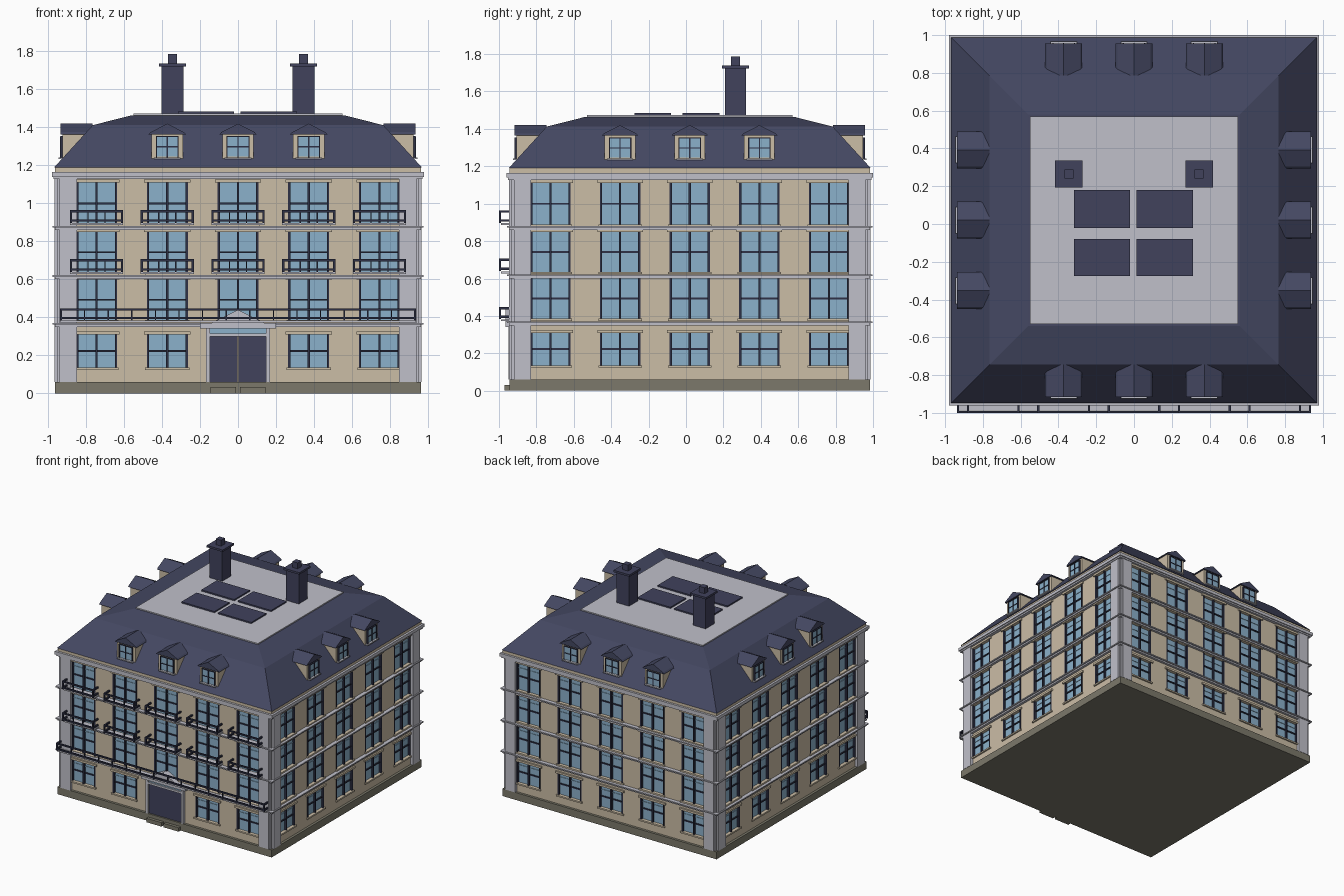
import bpy, bmesh, math
from mathutils import Matrix, Vector

if "Cube" in bpy.data.objects:
    bpy.data.objects.remove(bpy.data.objects["Cube"])

YC = 0.02  # centre of the square plan in y


def mat(name, rgb):
    m = bpy.data.materials.new(name)
    m.diffuse_color = (*rgb, 1)
    m.use_nodes = True
    m.node_tree.nodes["Principled BSDF"].inputs["Base Color"].default_value = m.diffuse_color
    return m


BEIGE = mat("beige wall", (0.60, 0.51, 0.38))
STONE = mat("pale grey stone", (0.53, 0.53, 0.59))
SLATE = mat("slate blue roof", (0.058, 0.064, 0.122))
DARK = mat("dark iron", (0.026, 0.029, 0.058))
GLASS = mat("blue glass", (0.26, 0.44, 0.60))
BASE = mat("olive plinth", (0.20, 0.19, 0.145))
NAVY = mat("navy paint", (0.052, 0.054, 0.108))

parts = {}


def part(name, material):
    if name not in parts:
        parts[name] = (bmesh.new(), material)
    return parts[name][0]


def place(k):
    """Local facade frame (u along, d outward, z up) for side k; 0 is the front."""
    return (Matrix.Translation((0, YC, 0)) @ Matrix.Rotation(k * math.pi / 2, 4, 'Z')
            @ Matrix.Scale(-1, 4, (0, 1, 0)))


def solid(bm, rings, M):
    """Join equal-length rings of points into a capped solid."""
    vs = [[bm.verts.new(M @ Vector(p)) for p in r] for r in rings]
    n = len(vs[0])
    bm.faces.new(vs[0])
    bm.faces.new(vs[-1])
    for a, b in zip(vs, vs[1:]):
        for i in range(n):
            bm.faces.new((a[i], a[(i + 1) % n], b[(i + 1) % n], b[i]))


def box(name, material, u0, u1, d0, d1, z0, z1, k=0):
    rings = [[(u0, d0, z), (u1, d0, z), (u1, d1, z), (u0, d1, z)] for z in (z0, z1)]
    solid(part(name, material), rings, place(k))


def block(name, material, h, z0, z1):
    box(name, material, -h, h, -h, h, z0, z1)


def prism(name, material, profile, d0, d1, k):
    rings = [[(u, d, z) for u, z in profile] for d in (d0, d1)]
    solid(part(name, material), rings, place(k))


# Main masses
block("plinth", BASE, 0.965, 0, 0.06)
block("wall_core", BEIGE, 0.925, 0.06, 1.14)
block("cornice_lower", STONE, 0.972, 1.128, 1.14)
block("cornice", STONE, 0.98, 1.14, 1.165)
block("parapet", BEIGE, 0.963, 1.165, 1.192)

# Mansard roof with flat top
profile = [(0.968, 1.19), (0.765, 1.412), (0.56, 1.464)]
solid(part("mansard_roof", SLATE),
      [[(h, h, z), (-h, h, z), (-h, -h, z), (h, -h, z)] for h, z in profile], place(0))
block("roof_terrace", STONE, 0.55, 1.46, 1.473)

FLOORS = [(0.135, 0.31), (0.385, 0.60), (0.635, 0.85), (0.89, 1.11)]
BAYS = [-0.745, -0.3725, 0, 0.3725, 0.745]
W = 0.108  # half window width


def window(u, z0, z1, k):
    box("window_glass", GLASS, u - W, u + W, 0.92, 0.93, z0, z1, k)
    t = 0.006
    for x in (-W + t, 0, W - t):
        box("window_frames", DARK, u + x - t, u + x + t, 0.925, 0.947, z0, z1, k)
    zm = z0 + (z1 - z0) * 0.5
    box("window_frames", DARK, u - W, u + W, 0.925, 0.938, zm - 0.005, zm + 0.005, k)
    zt = z0 + (z1 - z0) * 0.8
    box("window_bars", GLASS, u - W, u + W, 0.925, 0.934, zt - 0.003, zt + 0.003, k)
    # sill and lintel
    box("window_sills", BEIGE, u - W - 0.008, u + W + 0.008, 0.93, 0.957, z0 - 0.012, z0, k)
    box("window_lintels", BEIGE, u - W - 0.014, u + W + 0.014, 0.93, 0.957, z1, z1 + 0.016, k)


def dormer(u, k):
    w = 0.082
    # cheeks and front as a wedge that follows the roof slope
    rings = [[(u + s, 0.925, 1.235), (u + s, 0.925, 1.37), (u + s, 0.79, 1.37)] for s in (-w, w)]
    solid(part("dormer_walls", BEIGE), rings, place(k))
    prism("dormer_roofs", SLATE, [(u - 0.098, 1.364), (u + 0.098, 1.364), (u + 0.088, 1.375),
          (u, 1.42), (u - 0.088, 1.375)], 0.765, 0.936, k)
    box("dormer_glass", GLASS, u - 0.054, u + 0.054, 0.92, 0.932, 1.246, 1.35, k)
    for x in (-0.057, 0, 0.057):
        box("dormer_frames", DARK, u + x - 0.003, u + x + 0.003, 0.92, 0.937, 1.243, 1.352, k)
    for z in (1.298, 1.352):
        box("dormer_frames", DARK, u - 0.06, u + 0.06, 0.92, 0.936, z - 0.003, z + 0.003, k)
    box("dormer_sills", STONE, u - 0.07, u + 0.07, 0.92, 0.945, 1.234, 1.243, k)


for k in range(4):
    # wall strips between windows
    edges = [-0.94] + [e for b in BAYS for e in (b - W, b + W)] + [0.94]
    for a, b in zip(edges[::2], edges[1::2]):
        box("wall_piers", BEIGE, a, b, 0.92, 0.945, 0.06, 1.14, k)
    # walls above and below each window
    zs = [0.06] + [z for f in FLOORS for z in f] + [1.14]
    for u in BAYS:
        for a, b in zip(zs[::2], zs[1::2]):
            box("wall_spandrels", BEIGE, u - W, u + W, 0.92, 0.945, a, b, k)
        for i, (z0, z1) in enumerate(FLOORS):
            if not (k == 0 and i == 0 and u == 0):
                window(u, z0, z1, k)
    # corner pilasters, string courses
    for s in (-1, 1):
        a, b = sorted((s * 0.848, s * 0.94))
        box("corner_pilasters", STONE, a, b, 0.92, 0.967, 0.06, 1.135, k)
    a = 0.92
    box("corner_columns", STONE, a, 0.952, a, 0.952, 0.06, 1.135, k)
    for z in (0.362, 0.613, 0.872):
        box("string_courses", STONE, -0.965, 0.965, 0.92, 0.965, z - 0.012, z, k)
        box("string_courses", STONE, -0.976, 0.976, 0.92, 0.976, z, z + 0.009, k)
    for u in (-0.3725, 0, 0.3725):
        dormer(u, k)


# Front balconies
def balcony(u0, u1, z0, z1, posts):
    t = 0.012
    box("balcony_slabs", STONE, u0, u1, 0.94, 1.008, z0 - 0.012, z0 - 0.002)
    for z in (z0 + 0.006, z1 - t):
        box("balcony_rails", DARK, u0, u1, 1.009, 1.02, z, z + t)
        for u in (u0, u1 - t):
            box("balcony_rails", DARK, u, u + t, 0.95, 1.015, z, z + t)
    for i in range(posts + 1):
        u = u0 + (u1 - u0 - t) * i / posts
        h = 0 if i in (0, posts) else 0.003
        box("balcony_posts", DARK, u + h, u + t - h, 1.009, 1.02, z0, z1)


for u in BAYS:
    balcony(u - 0.14, u + 0.14, 0.898, 0.965, 3)
    balcony(u - 0.14, u + 0.14, 0.640, 0.707, 3)
balcony(-0.938, 0.938, 0.384, 0.447, 15)

# Entrance: surround, double door, transom, pediment, steps
box("door_backing", BEIGE, -0.12, 0.12, 0.92, 0.945, 0.06, 0.36)
for s in (-1, 1):
    a, b = sorted((s * 0.148, s * 0.168))
    box("door_surround", STONE, a, b, 0.92, 0.968, 0.06, 0.34)
    a, b = sorted((s * 0.002, s * 0.147))
    box("door_leaves", NAVY, a, b, 0.92, 0.953, 0.06, 0.30)
    a, b = sorted((s * 0.01, s * 0.145))
    box("entrance_steps", BASE, a, b, 0.94, 0.99, 0, 0.032)
box("door_surround", STONE, -0.168, 0.168, 0.92, 0.966, 0.30, 0.316)
box("door_transom", GLASS, -0.147, 0.147, 0.92, 0.955, 0.316, 0.34)
box("door_entablature", STONE, -0.2, 0.2, 0.92, 0.985, 0.34, 0.37)
prism("door_pediment", STONE, [(-0.14, 0.37), (0.14, 0.37), (0, 0.44)], 0.92, 0.985, 0)

# Chimneys and roof panels
for s in (-1, 1):
    cx, cd = s * 0.345, YC - 0.265
    for nm, h, z0, z1 in (("chimney_stacks", 0.057, 1.46, 1.722),
                          ("chimney_caps", 0.072, 1.722, 1.738),
                          ("chimney_pots", 0.024, 1.738, 1.786)):
        box(nm, NAVY, cx - h, cx + h, cd - h, cd + h, z0, z1)
    a, b = (-0.317, -0.02) if s < 0 else (0.014, 0.312)
    for y0, y1 in ((-0.275, -0.08), (-0.02, 0.18)):
        box("roof_panels", NAVY, a, b, YC - y1, YC - y0, 1.47, 1.484)

# Turn every part into an object
for name, (bm, material) in parts.items():
    bmesh.ops.recalc_face_normals(bm, faces=bm.faces)
    me = bpy.data.meshes.new(name)
    bm.to_mesh(me)
    bm.free()
    me.materials.append(material)
    bpy.context.collection.objects.link(bpy.data.objects.new(name, me))
